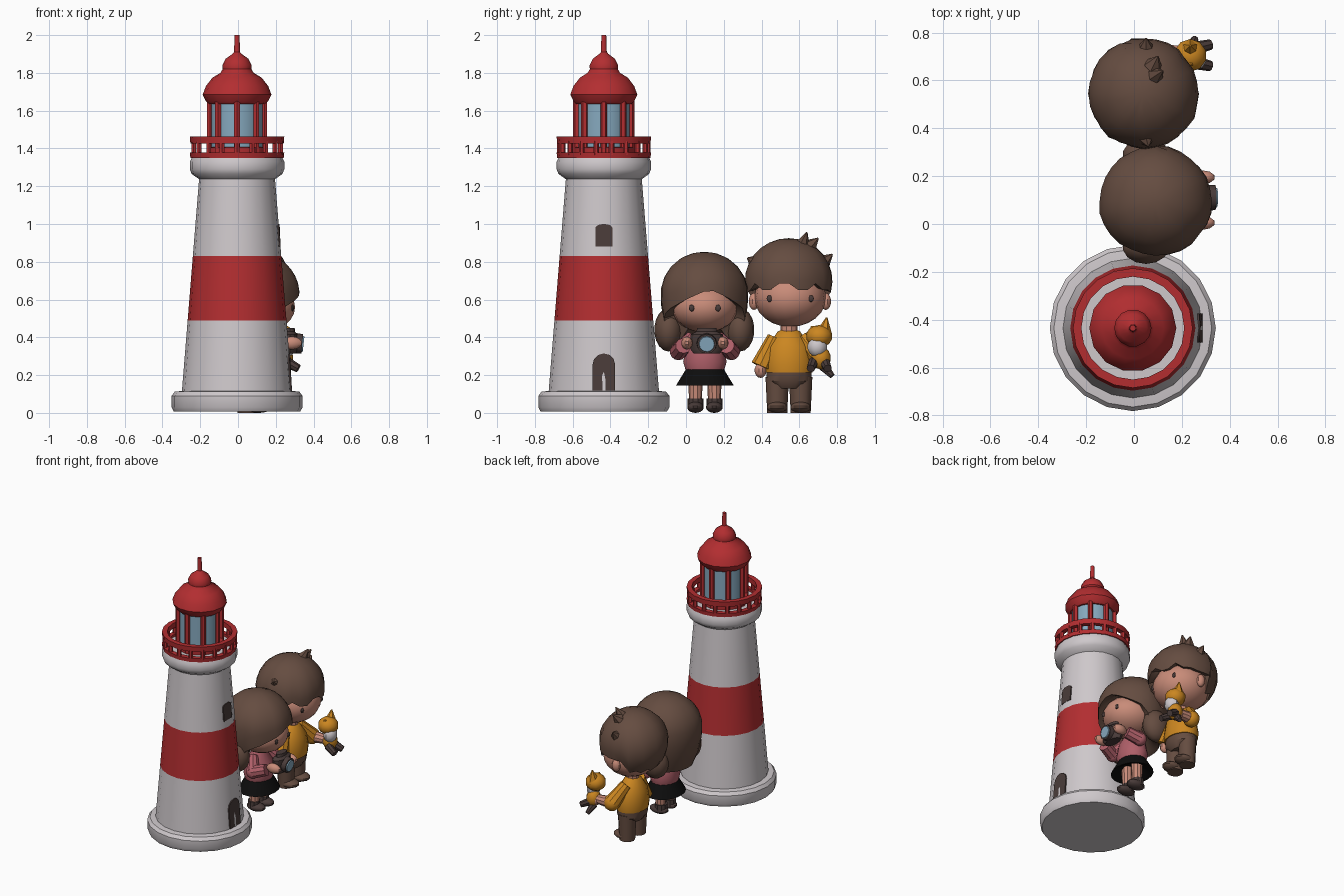
import bpy, bmesh, math, random
from mathutils import Vector

if "Cube" in bpy.data.objects:
    bpy.data.objects.remove(bpy.data.objects["Cube"])

random.seed(4)


def material(name, rgb):
    m = bpy.data.materials.new(name)
    m.diffuse_color = (*rgb, 1)
    m.use_nodes = True
    m.node_tree.nodes["Principled BSDF"].inputs["Base Color"].default_value = m.diffuse_color
    return m


WHITE = material("white", (0.62, 0.58, 0.60))
RED = material("red", (0.45, 0.027, 0.03))
GLASS = material("pale_blue", (0.24, 0.40, 0.52))
HAIR = material("brown", (0.13, 0.073, 0.052))
SKIN = material("skin", (0.58, 0.26, 0.19))
ORANGE = material("orange", (0.60, 0.24, 0.015))
PINK = material("pink", (0.43, 0.115, 0.14))
BLACK = material("black", (0.004, 0.004, 0.004))
DARK = material("dark_brown", (0.068, 0.045, 0.042))


def finish(bm, name, *mats):
    bmesh.ops.recalc_face_normals(bm, faces=bm.faces)
    me = bpy.data.meshes.new(name)
    bm.to_mesh(me)
    bm.free()
    ob = bpy.data.objects.new(name, me)
    for m in mats:
        me.materials.append(m)
    bpy.context.collection.objects.link(ob)
    return ob


def lathe(name, profile, centre, mats, n=20, sx=1, sy=1, rule=None, loop=False):
    """Turn (radius, z) points about a vertical axis; closed by caps or into a ring."""
    bm = bmesh.new()
    rings = [[bm.verts.new((centre[0] + r * sx * math.cos(2 * math.pi * i / n),
                            centre[1] + r * sy * math.sin(2 * math.pi * i / n), z))
              for i in range(n)] for r, z in profile]
    pairs = list(zip(rings, rings[1:]))
    if loop:
        pairs.append((rings[-1], rings[0]))
    for a, b in pairs:
        for i in range(n):
            f = bm.faces.new((a[i], a[(i + 1) % n], b[(i + 1) % n], b[i]))
            if rule:
                f.material_index = rule(f.calc_center_median())
    if not loop:
        bm.faces.new(rings[0])
        bm.faces.new(rings[-1])
    return finish(bm, name, *mats)


def ball(name, c, r, mat, seg=14, rings=9):
    bm = bmesh.new()
    bmesh.ops.create_uvsphere(bm, u_segments=seg, v_segments=rings, radius=1)
    for v in bm.verts:
        v.co = Vector(c) + Vector([v.co[k] * r[k] for k in range(3)])
    return finish(bm, name, mat)


def limb(name, p, q, r1, r2, mat, n=10):
    """Tapered rod from p to q."""
    p, q = Vector(p), Vector(q)
    bm = bmesh.new()
    bmesh.ops.create_cone(bm, cap_ends=True, segments=n, radius1=r1, radius2=r2, depth=(q - p).length)
    rot = (q - p).to_track_quat('Z', 'Y')
    for v in bm.verts:
        v.co = rot @ v.co + (p + q) / 2
    return finish(bm, name, mat)


def hair_cap(name, c, r, low, edge, n=28, rows=8):
    """Ellipsoid shell from the crown to a lower edge height given by direction."""
    bm = bmesh.new()
    top, core = bm.verts.new((c[0], c[1], c[2] + r[2])), bm.verts.new((c[0], c[1], c[2] - 0.06))
    cols = []
    for i in range(n):
        a = 2 * math.pi * i / n
        e = edge((a + math.pi) % (2 * math.pi) - math.pi, i)
        te = math.acos(e / (r[2] if e > 0 else low))
        wob = 1 + random.uniform(-0.02, 0.02)
        col = []
        for k in range(1, rows + 1):
            t = te * k / rows
            z = math.cos(t) * (r[2] if math.cos(t) > 0 else low)
            col.append(Vector((math.cos(a) * r[0] * math.sin(t) * wob,
                               math.sin(a) * r[1] * math.sin(t) * wob, z)))
        col.append(Vector((col[-1].x * 0.78, col[-1].y * 0.78, col[-1].z + 0.015)))
        cols.append([bm.verts.new(Vector(c) + p) for p in col])
    for i in range(n):
        a, b = cols[i], cols[(i + 1) % n]
        bm.faces.new((top, a[0], b[0]))
        for k in range(rows):
            bm.faces.new((a[k], a[k + 1], b[k + 1], b[k]))
        bm.faces.new((a[-1], core, b[-1]))
    return finish(bm, name, HAIR)


def eyes(who, c, r, dy, dz):
    x = c[0] + r[0] * math.sqrt(1 - (dy / r[1]) ** 2 - (dz / r[2]) ** 2)
    for s in (-1, 1):
        ball(f"{who}_eye", (x, c[1] + s * dy, c[2] + dz), (0.008, 0.015, 0.018), DARK, 10, 6)


# ---- Lighthouse ----
LX, LY = -0.005, -0.435
LC = (LX, LY)
lathe("tower_base", [(0.335, 0.008), (0.347, 0.03), (0.347, 0.09), (0.33, 0.112), (0.28, 0.118)], LC, [WHITE])


def tower_r(z):
    return 0.292 - (z - 0.115) * 0.081


lathe("tower", [(tower_r(z), z) for z in (0.1, 0.49, 0.83, 1.25)], LC, [WHITE, RED],
      rule=lambda p: int(0.49 < p.z < 0.83))
lathe("gallery_floor", [(0.198, 1.235), (0.24, 1.265), (0.25, 1.29), (0.25, 1.33), (0.235, 1.36)], LC, [WHITE])
for nm, z0, z1 in (("rail_bottom", 1.35, 1.378), ("rail_top", 1.425, 1.462)):
    lathe(nm, [(0.215, z0), (0.247, z0), (0.25, z1), (0.215, z1)], LC, [RED], loop=True)
for i in range(18):
    a = 2 * math.pi * (i + 0.5) / 18
    x, y = LX + 0.233 * math.cos(a), LY + 0.233 * math.sin(a)
    limb("rail_post", (x, y, 1.365), (x, y, 1.44), 0.015, 0.015, RED, 6)

# Lantern room
lathe("lantern_sill", [(0.158, 1.355), (0.158, 1.405), (0.13, 1.41)], LC, [RED], n=16)
lathe("lantern_glass", [(0.138, 1.39), (0.138, 1.65)], LC, [GLASS], n=16)
for i in range(8):
    a = math.pi * i / 4
    x, y = LX + 0.144 * math.cos(a), LY + 0.144 * math.sin(a)
    limb("lantern_post", (x, y, 1.36), (x, y, 1.66), 0.018, 0.018, RED, 6)
lathe("roof", [(0.15, 1.635), (0.165, 1.65), (0.182, 1.685), (0.165, 1.73), (0.13, 1.775), (0.088, 1.80),
               (0.076, 1.82), (0.078, 1.84), (0.06, 1.875), (0.025, 1.9), (0.016, 1.91), (0.013, 2.0)],
      LC, [RED], n=14)


def arch_panel(name, half, z0, z1, rise):
    """Arched plate that follows the tower wall on its +x side."""
    pts = [(-half, z0), (half, z0)]
    pts += [(half * math.cos(math.pi * k / 6), z1 - rise + rise * math.sin(math.pi * k / 6)) for k in range(7)]
    bm = bmesh.new()
    rows = [[bm.verts.new((LX + math.sqrt(tower_r(z) ** 2 - y * y) + d, LY + y, z)) for y, z in pts]
            for d in (-0.004, 0.005)]
    for row in rows:
        bm.faces.new(row)
    for i in range(len(pts)):
        j = (i + 1) % len(pts)
        bm.faces.new((rows[0][i], rows[0][j], rows[1][j], rows[1][i]))
    finish(bm, name, DARK)


arch_panel("door", 0.06, 0.118, 0.315, 0.06)
arch_panel("window", 0.045, 0.88, 1.0, 0.02)

# ---- Girl, facing +x ----
GX, GY = 0.10, 0.10
head_c, head_r = (0.12, GY, 0.56), (0.185, 0.175, 0.135)
ball("girl_head", head_c, head_r, SKIN, 18, 12)
eyes("girl", head_c, head_r, 0.07, -0.005)


def girl_edge(a, i):
    if abs(a) < 1.15:
        return 0.025 - 0.10 * abs(a - 0.12)
    return -0.13 if abs(a) < 1.35 else -0.27


hair_cap("girl_hair", (0.09, GY - 0.003, 0.63), (0.238, 0.23, 0.223), 0.40, girl_edge)
for s in (-1, 1):
    ball("girl_hair_lock", (0.05, GY - 0.003 + s * 0.19, 0.44), (0.10, 0.075, 0.115), HAIR)
    y = GY + s * 0.05
    limb("girl_leg", (GX, y, 0.05), (GX, y, 0.2), 0.033, 0.04, SKIN)
    ball("girl_shoe", (GX + 0.012, y, 0.03), (0.07, 0.044, 0.03), DARK)
    limb("girl_boot", (GX - 0.005, y, 0.02), (GX - 0.005, y, 0.075), 0.042, 0.042, DARK)
    # Arms bent forward to hold the camera
    elbow = (GX + 0.05, GY + s * 0.14, 0.325)
    wrist = (0.24, GY + s * 0.115, 0.355)
    limb("girl_upper_arm", (GX, GY + s * 0.07, 0.40), elbow, 0.035, 0.046, PINK)
    ball("girl_elbow", elbow, (0.046,) * 3, PINK, 10, 7)
    limb("girl_forearm", elbow, wrist, 0.045, 0.042, PINK)
    ball("girl_hand", (0.285, GY + s * 0.095, 0.37), (0.055, 0.03, 0.035), SKIN, 10, 7)
lathe("girl_sweater", [(0.10, 0.22), (0.115, 0.27), (0.10, 0.35), (0.05, 0.43), (0.04, 0.46)], (GX, GY), [PINK],
      n=16, sx=0.85)
lathe("girl_skirt", [(0.09, 0.25), (0.112, 0.215), (0.155, 0.145), (0.13, 0.15), (0.05, 0.2)], (GX, GY), [BLACK],
      n=18, sx=0.85)

# Camera in her hands
lathe("camera_body", [(0.07, 0.315), (0.085, 0.335), (0.085, 0.415), (0.055, 0.43), (0.05, 0.45)],
      (0.275, GY + 0.01), [DARK], n=12, sx=0.5)
limb("camera_barrel", (0.29, GY + 0.01, 0.37), (0.34, GY + 0.01, 0.365), 0.055, 0.052, DARK, 12)
limb("camera_lens", (0.338, GY + 0.01, 0.365), (0.347, GY + 0.01, 0.364), 0.043, 0.04, GLASS, 12)

# ---- Boy, facing +x ----
BX, BY = 0.05, 0.545
head_c, head_r = (0.055, BY + 0.007, 0.61), (0.19, 0.19, 0.155)
ball("boy_head", head_c, head_r, SKIN, 18, 12)
eyes("boy", head_c, head_r, 0.11, -0.005)


def boy_edge(a, i):
    if abs(a) < 1.3:
        return -0.045 + (0.03 if i % 3 == 0 else -0.005)
    return -0.06 if abs(a) < 1.8 else -0.14 - 0.025 * (i % 2)


hair_cap("boy_hair", (0.04, BY, 0.70), (0.232, 0.232, 0.225), 0.235, boy_edge)
for p, q, r in (((0.09, 0.62, 0.90), (0.12, 0.64, 0.955), 0.035), ((0.08, 0.66, 0.885), (0.10, 0.70, 0.925), 0.04),
                ((0.05, 0.73, 0.80), (0.05, 0.775, 0.84), 0.04), ((0.05, 0.36, 0.80), (0.06, 0.325, 0.82), 0.04)):
    limb("boy_hair_tuft", p, q, r, 0.004, HAIR, 6)
lathe("boy_shirt", [(0.125, 0.215), (0.13, 0.26), (0.115, 0.35), (0.06, 0.43), (0.04, 0.44)], (BX, BY), [ORANGE],
      n=16, sx=0.8)
limb("boy_neck", (BX, BY, 0.42), (BX, BY, 0.49), 0.045, 0.045, SKIN)
lathe("boy_hips", [(0.08, 0.13), (0.118, 0.17), (0.12, 0.225)], (BX, BY), [HAIR], n=16, sx=0.78)
for s in (-1, 1):
    y = BY + s * 0.062
    limb("boy_leg", (BX, y, 0.0), (BX, y, 0.19), 0.053, 0.062, HAIR, 12)
    ball("boy_shoe", (BX + 0.025, y, 0.03), (0.075, 0.055, 0.03), HAIR)
    ball("boy_ear", (0.045, BY + 0.005 + s * 0.19, 0.59), (0.03, 0.028, 0.045), SKIN, 10, 7)

# Hanging arm, then the arm that carries the toy
limb("boy_sleeve", (BX, BY - 0.075, 0.40), (BX + 0.01, BY - 0.145, 0.245), 0.04, 0.058, ORANGE)
ball("boy_hand", (BX + 0.015, BY - 0.15, 0.225), (0.034, 0.032, 0.04), SKIN, 10, 7)
elbow = (BX + 0.05, BY + 0.165, 0.29)
limb("boy_toy_sleeve", (BX, BY + 0.075, 0.40), elbow, 0.04, 0.056, ORANGE)
ball("boy_toy_elbow", elbow, (0.056,) * 3, ORANGE, 10, 7)
limb("boy_forearm", elbow, (0.21, 0.715, 0.29), 0.042, 0.032, SKIN)
ball("boy_toy_hand", (0.225, 0.715, 0.285), (0.04,) * 3, SKIN, 10, 7)

# Toy animal with pointed ears
TX, TY = 0.235, 0.705
ball("toy_head", (TX, TY, 0.405), (0.07, 0.07, 0.06), ORANGE, 10, 7)
for s, h in ((-1, 0.46), (1, 0.505)):
    limb("toy_ear", (TX, TY + s * 0.025, 0.42), (TX, TY + s * 0.04, h), 0.045, 0.004, ORANGE, 6)
ball("toy_chest", (TX + 0.025, TY - 0.01, 0.35), (0.045, 0.052, 0.055), WHITE, 10, 7)
ball("toy_body", (TX + 0.01, TY + 0.01, 0.29), (0.05, 0.052, 0.06), ORANGE, 10, 7)
for s in (-1, 1):
    limb("toy_leg", (TX + 0.02, TY + s * 0.03, 0.27), (0.32, TY + s * 0.045, 0.235), 0.028, 0.022, DARK, 8)
limb("toy_tail", (TX, TY + 0.02, 0.25), (TX + 0.02, 0.775, 0.195), 0.028, 0.015, DARK, 8)

# Smooth shading with crisp edges
bpy.ops.object.select_all(action='SELECT')
bpy.context.view_layer.objects.active = bpy.context.selected_objects[0]
bpy.ops.object.shade_smooth_by_angle(angle=math.radians(35))
